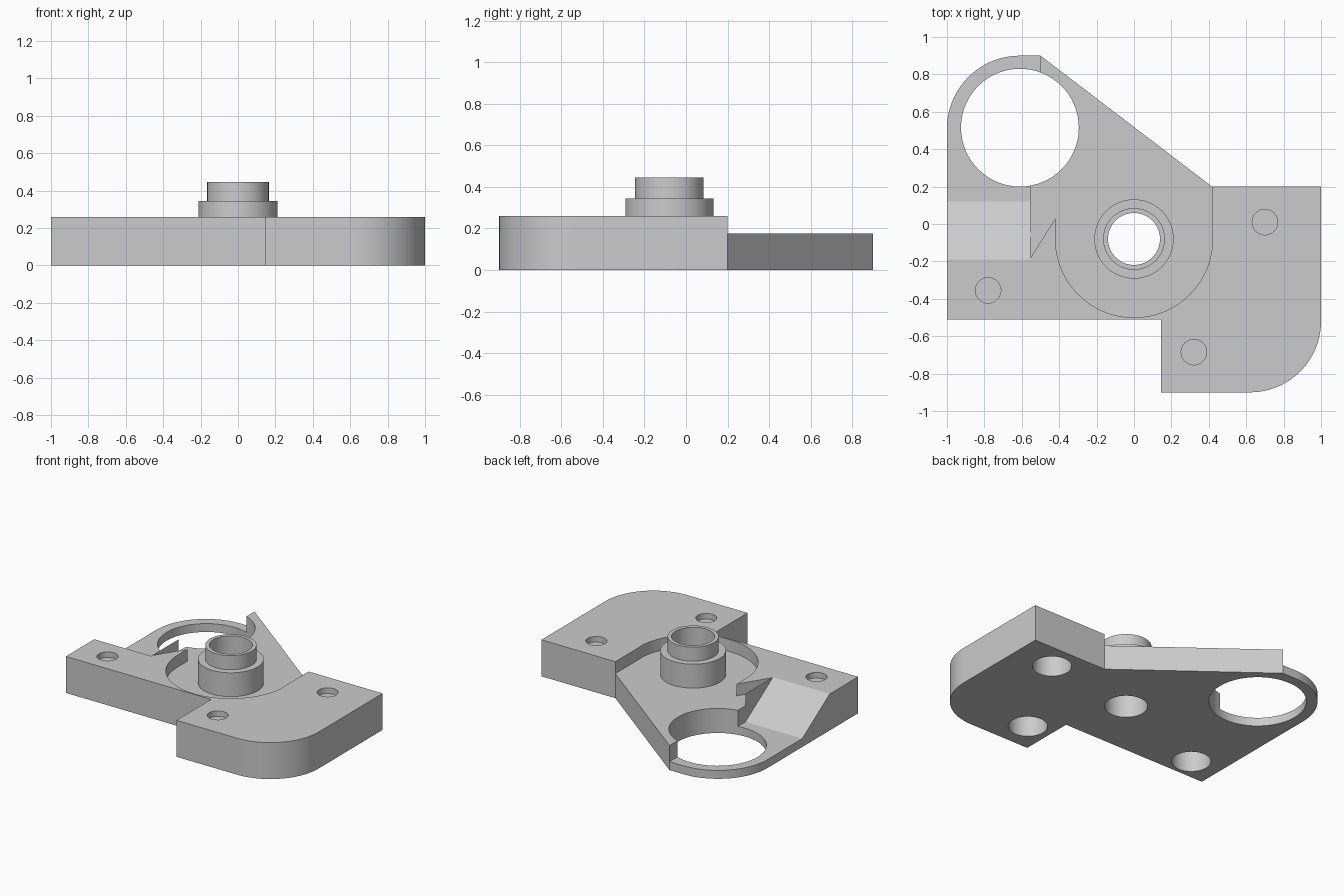
import bpy, bmesh, math
from mathutils import Matrix

old = bpy.data.objects.get("Cube")
if old:
    bpy.data.objects.remove(old, do_unlink=True)

# Material
grey = bpy.data.materials.new("light grey")
grey.use_nodes = True
colour = (0.6, 0.6, 0.6, 1)
grey.diffuse_color = colour
grey.node_tree.nodes["Principled BSDF"].inputs["Base Color"].default_value = colour


def arc(cx, cy, r, start, end, steps=24):
    """Points along an arc, angles in degrees."""
    angles = [math.radians(start + (end - start) * i / steps) for i in range(steps + 1)]
    return [(cx + r * math.cos(a), cy + r * math.sin(a)) for a in angles]


def prism(name, outline, low, high, along_x=False):
    """Extrude an outline upwards, or a (y, z) outline along x."""
    bm = bmesh.new()
    if along_x:
        verts = [bm.verts.new((low, a, b)) for a, b in outline]
        shift = (high - low, 0, 0)
    else:
        verts = [bm.verts.new((a, b, low)) for a, b in outline]
        shift = (0, 0, high - low)
    base = bm.faces.new(verts)
    top = bmesh.ops.extrude_face_region(bm, geom=[base], use_keep_orig=True)
    bmesh.ops.translate(bm, verts=[v for v in top["geom"] if isinstance(v, bmesh.types.BMVert)], vec=shift)
    bmesh.ops.recalc_face_normals(bm, faces=bm.faces)
    return finish(name, bm)


def cylinder(name, x, y, r, low, high):
    bm = bmesh.new()
    bmesh.ops.create_cone(bm, cap_ends=True, segments=64, radius1=r, radius2=r, depth=high - low,
                          matrix=Matrix.Translation((x, y, (low + high) / 2)))
    return finish(name, bm)


def finish(name, bm):
    mesh = bpy.data.meshes.new(name)
    bm.to_mesh(mesh)
    bm.free()
    mesh.materials.append(grey)
    obj = bpy.data.objects.new(name, mesh)
    bpy.context.collection.objects.link(obj)
    return obj


def combine(target, tool, operation="DIFFERENCE"):
    mod = target.modifiers.new("combine", "BOOLEAN")
    mod.operation, mod.object, mod.solver = operation, tool, "EXACT"
    bpy.context.view_layer.objects.active = target
    bpy.ops.object.modifier_apply(modifier=mod.name)
    bpy.data.objects.remove(tool, do_unlink=True)


FLOOR, RING, TOP = 0.175, 0.06, 0.26
BOSS_Y = -0.08

# Bracket body with a rounded corner and a rounded ring end
outline = [(0.145, -0.51), (0.145, -0.9)]
outline += arc(0.62, -0.52, 0.38, -90, 0)
outline += [(1, 0.2), (0.417, 0.2), (-0.5, 0.9)]
outline += arc(-0.61, 0.51, 0.39, 90, 180)
outline += [(-1, -0.51)]
body = prism("bracket_body", outline, 0, TOP)

# Recessed floor around the boss, with a pointed notch on one side
recess = [(0.417, 1.1), (-1.1, 1.1), (-1.1, 0.12), (-0.553, 0.12), (-0.553, -0.18), (-0.42, 0.03)]
recess += arc(0, BOSS_Y, 0.42, 180, 357, 48) + [(0.417, BOSS_Y)]
combine(body, prism("recess_cutter", recess, FLOOR, 1))

# Ramp down to the thin ring
slope = [(-0.19, TOP), (0.12, RING), (0.5, RING), (0.5, 1), (-0.19, 1)]
combine(body, prism("ramp_cutter", slope, -1.1, -0.553, along_x=True))
ring_step = [(-1.1, 0.45), (-0.5, 0.45), (-0.5, 1.1), (-1.1, 1.1)]
combine(body, prism("ring_cutter", ring_step, RING, 1))
combine(body, cylinder("ring_hole", -0.61, 0.515, 0.315, -1, 1))

# Stepped boss with a through bore
combine(body, cylinder("boss_lower", 0, BOSS_Y, 0.212, 0.1, 0.345), "UNION")
combine(body, cylinder("boss_upper", 0, BOSS_Y, 0.165, 0.2, 0.445), "UNION")
combine(body, cylinder("boss_bore", 0, BOSS_Y, 0.139, -1, 1))

# Shallow holes on top, wide blind sockets underneath
for x, y in [(0.7, 0.01), (-0.78, -0.355), (0.32, -0.685)]:
    combine(body, cylinder("top_hole", x, y, 0.068, 0.22, 1))
    combine(body, cylinder("socket", x, y, 0.127, -1, 0.19))

# Smooth curved walls, sharp edges
bpy.ops.object.select_all(action="DESELECT")
body.select_set(True)
bpy.context.view_layer.objects.active = body
bpy.ops.object.shade_smooth_by_angle(angle=math.radians(30))
